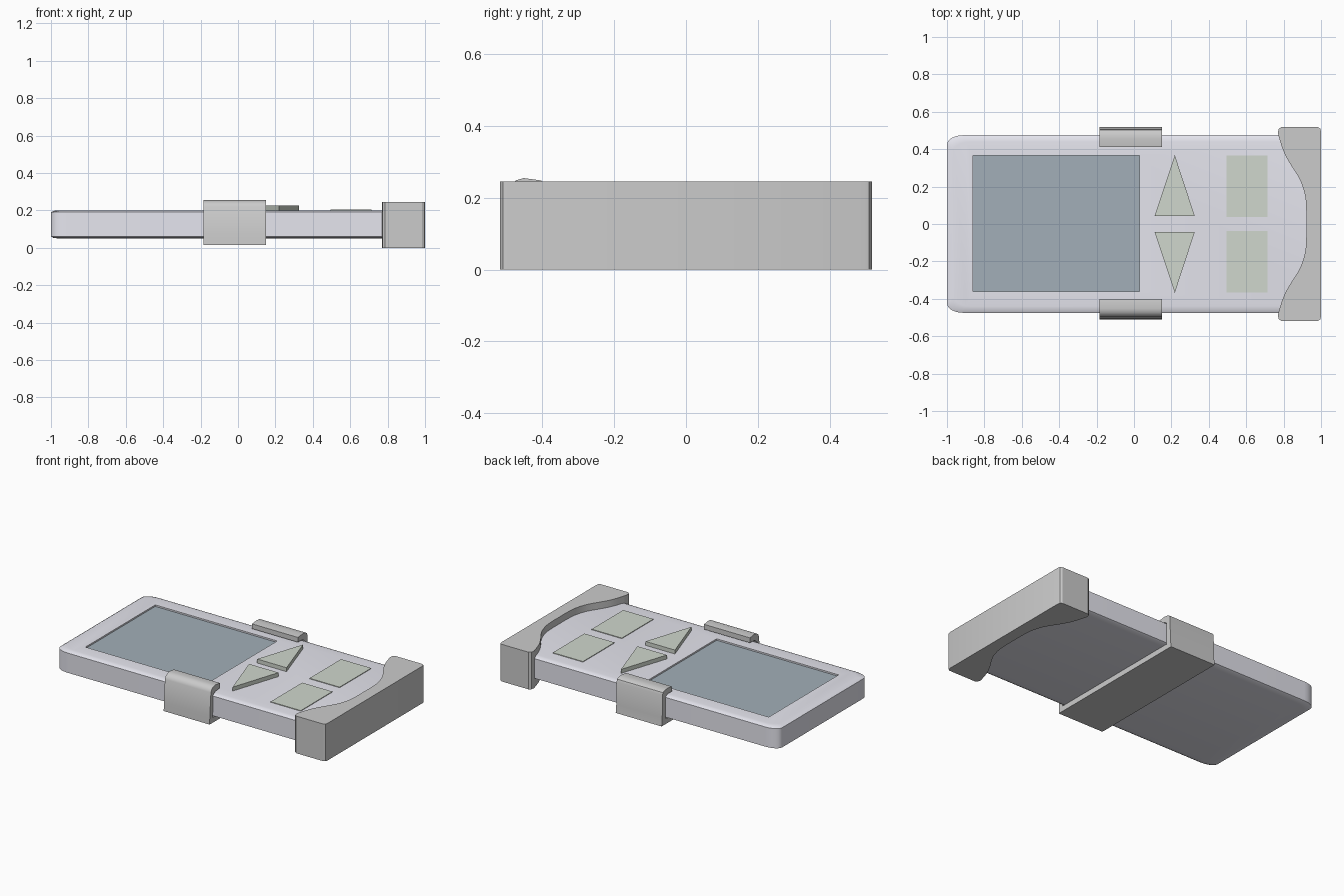
import bpy, bmesh, math
from mathutils import Vector

if "Cube" in bpy.data.objects:
    bpy.data.objects.remove(bpy.data.objects["Cube"])


def paint(name, rgb):
    m = bpy.data.materials.new(name)
    m.diffuse_color = (*rgb, 1)
    m.use_nodes = True
    m.node_tree.nodes["Principled BSDF"].inputs["Base Color"].default_value = m.diffuse_color
    return m


def loft(name, rings, mat=None, smooth=True):
    """Skin a stack of matching closed rings and cap both ends."""
    bm = bmesh.new()
    vs = [[bm.verts.new(p) for p in r] for r in rings]
    n = len(rings[0])
    for a, b in zip(vs, vs[1:]):
        for i in range(n):
            j = (i + 1) % n
            bm.faces.new((a[i], a[j], b[j], b[i]))
    bm.faces.new(vs[0][::-1])
    bm.faces.new(vs[-1])
    bmesh.ops.recalc_face_normals(bm, faces=bm.faces)
    me = bpy.data.meshes.new(name)
    bm.to_mesh(me)
    bm.free()
    ob = bpy.data.objects.new(name, me)
    bpy.context.collection.objects.link(ob)
    if mat:
        me.materials.append(mat)
    if smooth:
        smooth_obj(ob)
    return ob


def smooth_obj(ob):
    bpy.ops.object.select_all(action='DESELECT')
    ob.select_set(True)
    bpy.context.view_layer.objects.active = ob
    bpy.ops.object.shade_smooth_by_angle(angle=math.radians(30))


def prism(name, pts, z0, z1, mat=None, smooth=False):
    return loft(name, [[(x, y, z) for x, y in pts] for z in (z0, z1)], mat, smooth)


def rect(x0, x1, y0, y1):
    return [(x0, y0), (x1, y0), (x1, y1), (x0, y1)]


def spline(pts, steps=4):
    """Catmull-Rom curve through 2D points."""
    p = [Vector(q) for q in pts]
    p = [2 * p[0] - p[1]] + p + [2 * p[-1] - p[-2]]
    out = []
    for i in range(1, len(p) - 2):
        a, b, c, d = p[i - 1:i + 3]
        for k in range(steps):
            t = k / steps
            out.append(0.5 * (2 * b + (c - a) * t + (2 * a - 5 * b + 4 * c - d) * t * t
                              + (3 * b - a - 3 * c + d) * t ** 3))
    return [tuple(q) for q in out] + [tuple(pts[-1])]


shell = paint("shell_lilac", (0.79, 0.79, 0.86))
glass = paint("screen_slate", (0.36, 0.43, 0.48))
green = paint("button_green", (0.63, 0.68, 0.61))


# Body: rounded left corners and soft top and bottom rims
def outline(inset):
    x0, x1, h = -1 + inset, 0.95, 0.475 - inset
    rx, ry = 0.09, 0.05
    arc = [(x0 + rx * (1 - math.cos(a)), h - ry * (1 - math.sin(a)))
           for a in (math.pi / 2 * k / 6 for k in range(7))]
    return arc + [(x1, h), (x1, -h)] + [(x, -y) for x, y in reversed(arc)]


layers = [(0.05, 0.035), (0.053, 0.013), (0.06, 0), (0.19, 0), (0.197, 0.013), (0.2, 0.035)]
body = loft("body", [[(x, y, z) for x, y in outline(i)] for z, i in layers], shell, False)

# Screen recess cut into the body, then the screen itself
screen = rect(-0.86, 0.03, -0.362, 0.366)
cutter = prism("screen_cutter", screen, 0.186, 0.26)
cutter.hide_render = True
mod = body.modifiers.new("recess", 'BOOLEAN')
mod.operation = 'DIFFERENCE'
mod.solver = 'EXACT'
mod.object = cutter
bpy.context.view_layer.objects.active = body
bpy.ops.object.modifier_apply(modifier=mod.name)
bpy.data.objects.remove(cutter)
smooth_obj(body)
prism("screen", screen, 0.17, 0.19, glass)

# Arrow and square buttons, mirrored front to back
for side, s in (("back", 1), ("front", -1)):
    prism("arrow_button_" + side,
          [(0.11, 0.042 * s), (0.325, 0.042 * s), (0.218, 0.368 * s)], 0.19, 0.226, green)
    prism("square_button_" + side,
          rect(0.495, 0.715, *sorted((0.038 * s, 0.367 * s))), 0.19, 0.204, green)

# End cap with a scooped inner edge
half = spline([(0.769, 0.485), (0.797, 0.395), (0.83, 0.33), (0.888, 0.235),
               (0.915, 0.15), (0.921, 0.07), (0.921, 0)])
half = [(1, 0.495), (0.996, 0.51), (0.983, 0.518), (0.787, 0.518), (0.773, 0.508)] + half
cap = half + [(x, -y) for x, y in reversed(half[:-1])]
prism("end_cap", cap, 0, 0.245, None, True)

# Clip strap: wraps under the body and hooks over both long edges
profile = [(-0.51, 0.015), (-0.508, 0.07), (-0.497, 0.22), (-0.488, 0.238), (-0.473, 0.249),
           (-0.452, 0.255), (-0.402, 0.248), (-0.402, 0.215), (-0.45, 0.212), (-0.475, 0.195),
           (-0.478, 0.05), (0.478, 0.05), (0.476, 0.195), (0.455, 0.206), (0.411, 0.206),
           (0.411, 0.238), (0.456, 0.244), (0.49, 0.24), (0.503, 0.232), (0.509, 0.218),
           (0.512, 0.07), (0.518, 0.015)]
loft("clip", [[(x, y, z) for y, z in profile] for x in (-0.185, 0.15)])
